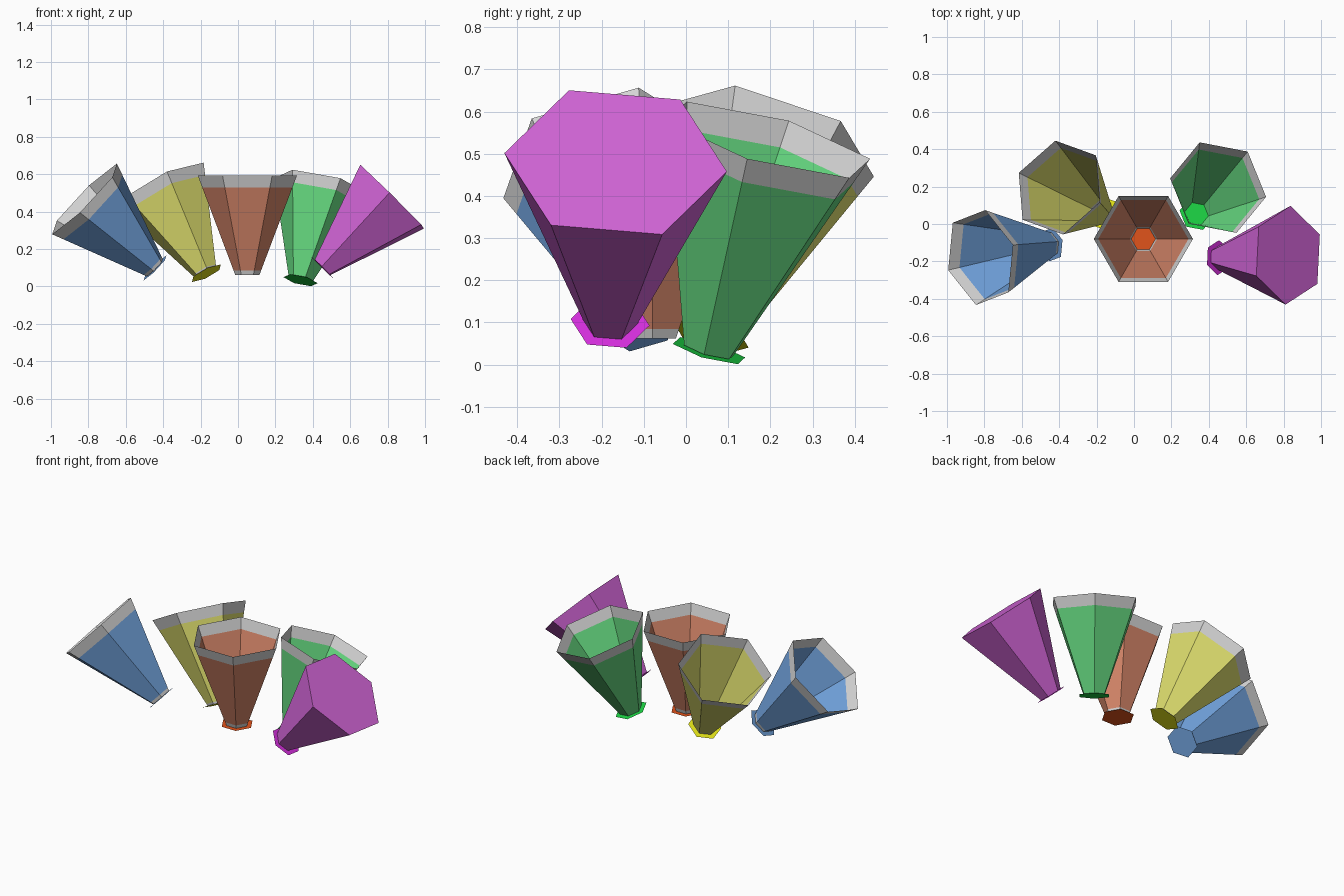
import bpy, bmesh, math
from mathutils import Vector

if "Cube" in bpy.data.objects:
    bpy.data.objects.remove(bpy.data.objects["Cube"])

def material(name, srgb):
    m = bpy.data.materials.new(name)
    m.diffuse_color = [c ** 2.2 for c in srgb] + [1]
    m.use_nodes = True
    m.node_tree.nodes["Principled BSDF"].inputs["Base Color"].default_value = m.diffuse_color
    return m

GREY = material("grey", (.83, .83, .83))
BLUE = material("blue", (.44, .63, .86))
YELLOW = material("soft yellow", (.87, .87, .43))
RED = material("terracotta", (.83, .52, .41))
GREEN = material("soft green", (.40, .85, .50))
PURPLE = material("purple", (.83, .40, .85))
ORANGE = material("orange", (.88, .33, .13))
BRIGHT_YELLOW = material("bright yellow", (.88, .88, .12))
BRIGHT_GREEN = material("bright green", (.13, .82, .27))
MAGENTA = material("magenta", (.85, .20, .88))

LENGTH, R_TOP, R_BASE, R_DISC, RIM = .53, .265, .065, .094, .063

def finish(bm, name, mats):
    me = bpy.data.meshes.new(name)
    bm.to_mesh(me)
    bm.free()
    for m in mats:
        me.materials.append(m)
    ob = bpy.data.objects.new(name, me)
    bpy.context.collection.objects.link(ob)

def cup(name, base, top, hint, body, disc, foot=0, closed=False):
    base = Vector(base)
    axis = (Vector(top) - base).normalized()
    u = Vector(hint)
    u = (u - axis * u.dot(axis)).normalized()   # direction of the first corner
    v = axis.cross(u)

    def ring(bm, t, r):
        return [bm.verts.new(base + axis * t + r * (u * math.cos(a) + v * math.sin(a)))
                for a in (math.pi / 3 * i for i in range(6))]

    # hexagonal shell with grey bands, colour chosen per band
    bands = [(0, 0)]
    if foot:
        bands.append((foot, 1))
    if not closed:
        bands.append((LENGTH - RIM, 0))
    bands.append((LENGTH, 0 if closed else 1))
    bm = bmesh.new()
    prev = None
    for t, mat in bands:
        cur = ring(bm, t, R_BASE + (R_TOP - R_BASE) * t / LENGTH)
        if prev:
            for i in range(6):
                j = (i + 1) % 6
                bm.faces.new((prev[i], prev[j], cur[j], cur[i])).material_index = mat
        prev = cur
    if closed:
        bm.faces.new(prev)
    finish(bm, name + "_cup", [body, GREY])

    # flat hexagonal foot disc
    bm = bmesh.new()
    bm.faces.new(ring(bm, -.002, R_DISC)[::-1])
    finish(bm, name + "_foot_disc", [disc])

cup("blue", (-.445, -.11, .10), (-.823, -.18, .47), (.025, .255, .073), BLUE, BLUE, .018)
cup("yellow", (-.17, .06, .072), (-.40, .195, .53), (-.02, .245, -.082), YELLOW, BRIGHT_YELLOW, .012)
cup("red", (.05, -.08, .062), (.05, -.08, .59), (1, 0, 0), RED, ORANGE, .022)
cup("green", (.335, .055, .035), (.45, .195, .535), (-.10, .245, -.047), GREEN, BRIGHT_GREEN)
cup("purple", (.452, -.18, .102), (.822, -.167, .478), (.013, .272, -.023), PURPLE, MAGENTA, closed=True)
